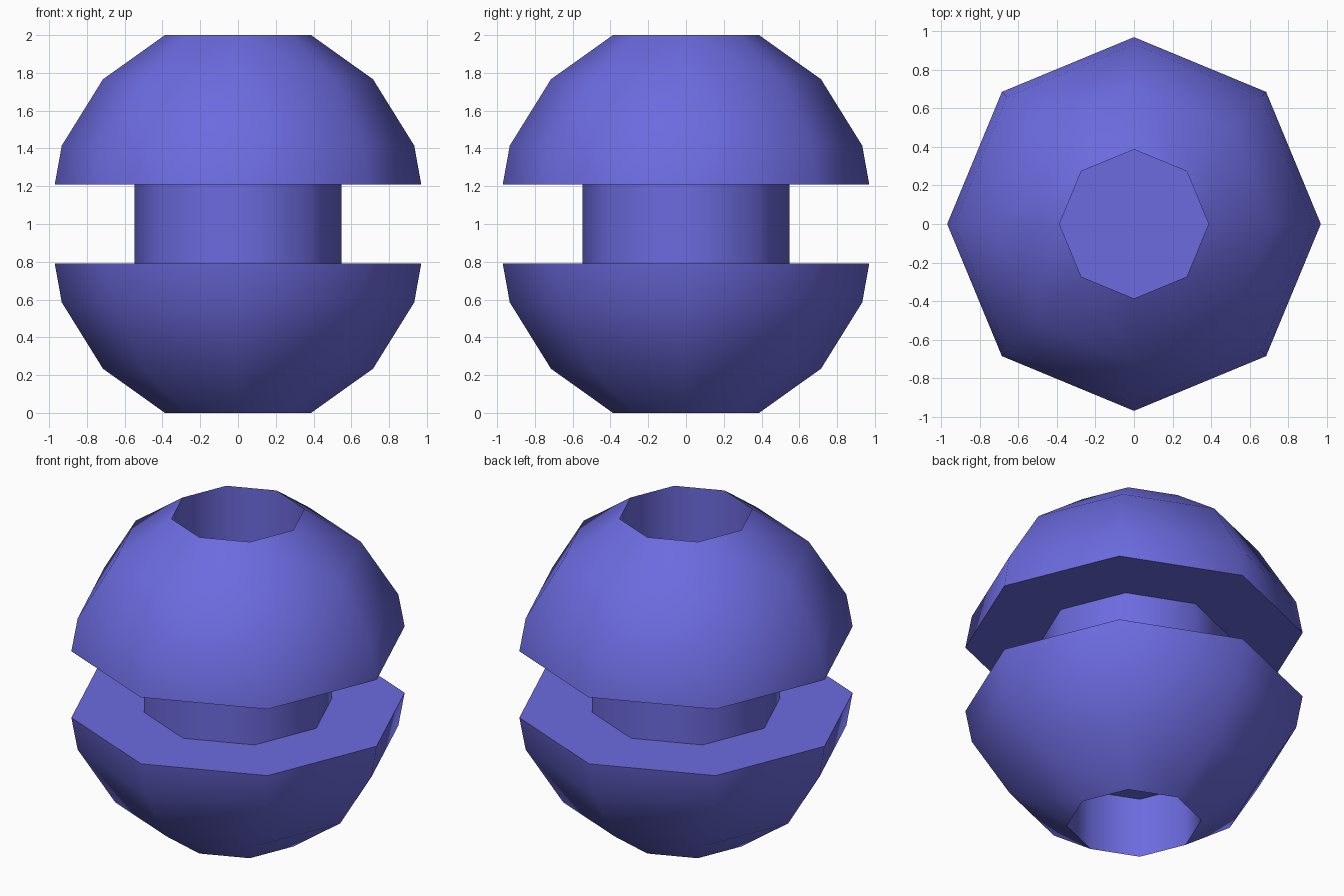
import bpy, bmesh, math

if "Cube" in bpy.data.objects:
    bpy.data.objects.remove(bpy.data.objects["Cube"])

SIDES = 8
# Upper half profile (radius, height above the middle): recess, dome, groove
half = [(0, 0.62), (0.387, 0.62), (0.387, 1.0), (0.715, 0.766),
        (0.933, 0.415), (0.97, 0.21), (0.547, 0.21)]
# Mirror the half to get the whole outline, lifted onto z = 0
profile = [(r, 1 + h) for r, h in half] + [(r, 1 - h) for r, h in reversed(half)]

# Revolve the outline into an eight-sided grooved ball
bm = bmesh.new()
verts = [bm.verts.new((r, 0, z)) for r, z in profile]
edges = [bm.edges.new(pair) for pair in zip(verts, verts[1:])]
bmesh.ops.spin(bm, geom=verts + edges, cent=(0, 0, 0), axis=(0, 0, 1),
               angle=math.tau, steps=SIDES, use_duplicate=False)
bmesh.ops.remove_doubles(bm, verts=bm.verts, dist=0.0005)
bmesh.ops.dissolve_degenerate(bm, edges=bm.edges, dist=0.0005)
bmesh.ops.recalc_face_normals(bm, faces=bm.faces)

mesh = bpy.data.meshes.new("grooved_ball")
bm.to_mesh(mesh)
bm.free()
ball = bpy.data.objects.new("grooved_ball", mesh)
bpy.context.collection.objects.link(ball)

# Blue-violet colour
mat = bpy.data.materials.new("blue_violet")
mat.diffuse_color = (0.15, 0.147, 0.74, 1)
mat.use_nodes = True
mat.node_tree.nodes["Principled BSDF"].inputs["Base Color"].default_value = mat.diffuse_color
mesh.materials.append(mat)

# Smooth round the ball, crisp at the groove and recess rims
bpy.context.view_layer.objects.active = ball
ball.select_set(True)
bpy.ops.object.shade_smooth_by_angle(angle=math.radians(60))
